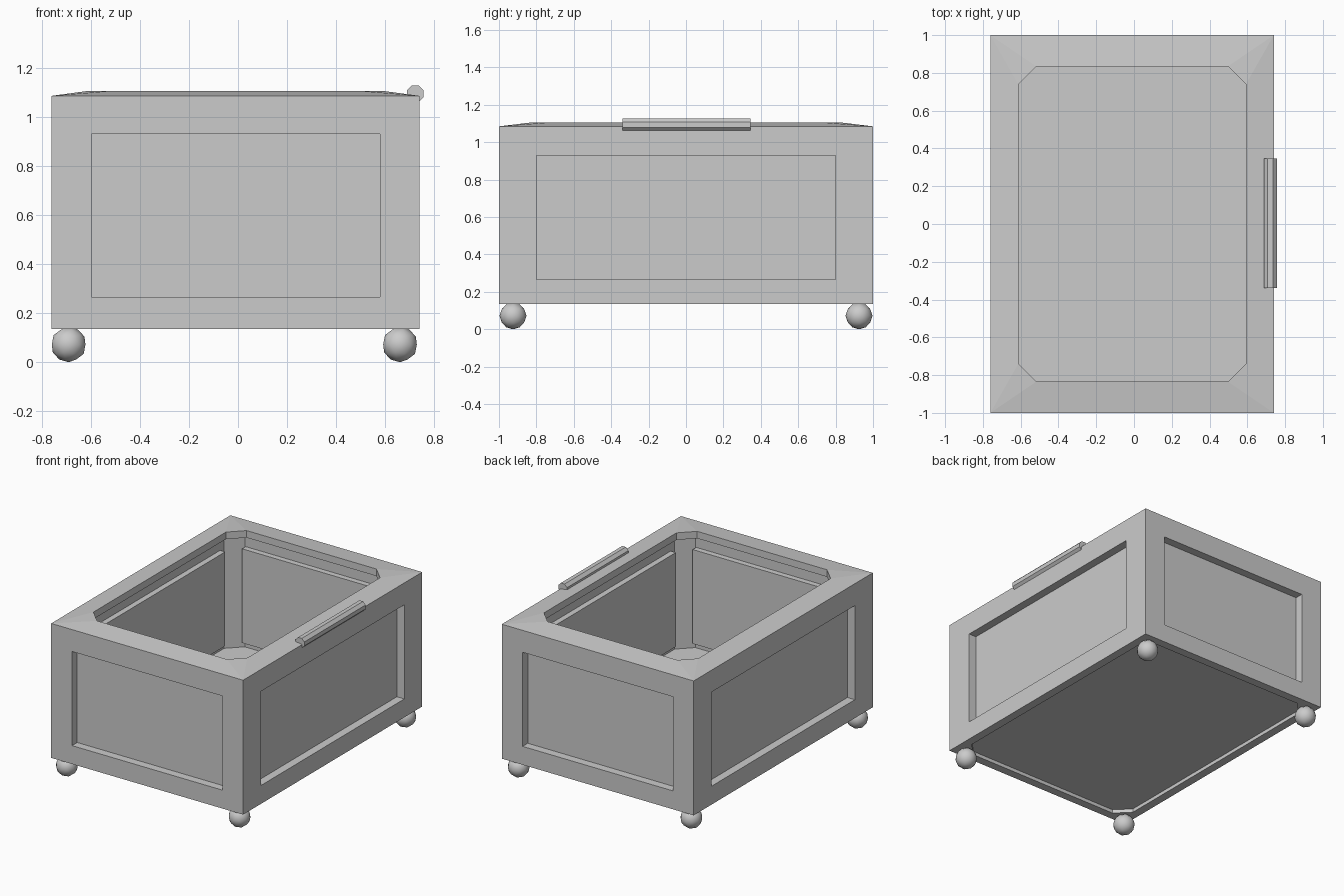
import bpy, bmesh, math
from mathutils import Matrix

if "Cube" in bpy.data.objects:
    bpy.data.objects.remove(bpy.data.objects["Cube"], do_unlink=True)

CX = -0.01                     # body centre in x
HX, HY = 0.75, 1.0             # body half sizes
BOTTOM, EDGE, CROWN = 0.135, 1.085, 1.105
WIN_X, WIN_Y = 0.5875, 0.80    # panel half widths
WIN_Z = (0.265, 0.93)
WALL, BOARD = 0.06, 0.04

grey = bpy.data.materials.new("plain grey")
grey.use_nodes = True
colour = (0.6, 0.6, 0.6, 1)
grey.diffuse_color = colour
grey.node_tree.nodes["Principled BSDF"].inputs["Base Color"].default_value = colour


def finish(name, bm):
    bmesh.ops.remove_doubles(bm, verts=bm.verts, dist=1e-5)
    bmesh.ops.recalc_face_normals(bm, faces=bm.faces)
    mesh = bpy.data.meshes.new(name)
    bm.to_mesh(mesh)
    bm.free()
    mesh.materials.append(grey)
    obj = bpy.data.objects.new(name, mesh)
    bpy.context.collection.objects.link(obj)
    return obj


def outline(bm, hx, hy, cut, z):
    """Rectangle with cut corners, as a ring of eight vertices."""
    quarter = [(hx, hy - cut), (hx - cut, hy)]
    pts = (quarter + [(-x, y) for x, y in reversed(quarter)]
           + [(-x, -y) for x, y in quarter] + [(x, -y) for x, y in reversed(quarter)])
    return [bm.verts.new((CX + x, y, z)) for x, y in pts]


def loft(name, sections, closed):
    """Join outlines in order; closed joins last to first, else ends are capped."""
    bm = bmesh.new()
    rings = [outline(bm, *s) for s in sections]
    pairs = list(zip(rings, rings[1:]))
    if closed:
        pairs.append((rings[-1], rings[0]))
    else:
        bm.faces.new(rings[0])
        bm.faces.new(rings[-1])
    for a, b in pairs:
        for i in range(8):
            j = (i + 1) % 8
            bm.faces.new((a[i], a[j], b[j], b[i]))
    return finish(name, bm)


def box(name, lo, hi):
    bm = bmesh.new()
    size = [h - l for l, h in zip(lo, hi)]
    mid = [(l + h) / 2 for l, h in zip(lo, hi)]
    bmesh.ops.create_cube(bm, size=1, matrix=Matrix.Translation(mid) @ Matrix.Diagonal((*size, 1)))
    return finish(name, bm)


# Hollow body: outer wall, sloped rim, opening and cavity with corner posts
CAVITY = (HX - WALL, HY - WALL, 0.095)
OPENING = (0.6025, 0.835, 0.095)
UNDER_RIM = 1.055
body = loft("chest_body", [
    (HX, HY, 0, BOTTOM), (HX, HY, 0, EDGE),
    (*OPENING, CROWN), (*OPENING, UNDER_RIM),
    (*CAVITY, UNDER_RIM), (*CAVITY, BOTTOM)], closed=True)

# Windows cut straight through opposite walls
cutters = [
    box("window_cutter_ends", (CX - WIN_X, -2, WIN_Z[0]), (CX + WIN_X, 2, WIN_Z[1])),
    box("window_cutter_sides", (-2, -WIN_Y, WIN_Z[0]), (2, WIN_Y, WIN_Z[1]))]
bpy.context.view_layer.objects.active = body
for cutter in cutters:
    cutter.hide_render = True
    mod = body.modifiers.new("window", "BOOLEAN")
    mod.operation = "DIFFERENCE"
    mod.solver = "EXACT"
    mod.object = cutter
    bpy.ops.object.modifier_apply(modifier=mod.name)
for cutter in cutters:
    bpy.data.objects.remove(cutter, do_unlink=True)

# Recessed wall panels
INSET = WALL - 0.002
for sign, end, side in ((-1, "front", "right"), (1, "back", "left")):
    y = sorted((sign * (HY - INSET), sign * (HY - WALL - BOARD)))
    box(end + "_panel", (CX - WIN_X, y[0], WIN_Z[0]), (CX + WIN_X, y[1], WIN_Z[1]))
    x = sorted((CX + sign * (HX - INSET), CX + sign * (HX - WALL - BOARD)))
    box(side + "_panel", (x[0], -WIN_Y, WIN_Z[0]), (x[1], WIN_Y, WIN_Z[1]))

# Floor board set up inside the cavity
loft("floor_board", [(*CAVITY, BOTTOM + 0.025), (*CAVITY, 0.22)], closed=False)

# Eight-sided handle along the rim
bm = bmesh.new()
bmesh.ops.create_cone(bm, cap_ends=True, segments=8, radius1=0.037, radius2=0.037, depth=0.685,
                      matrix=Matrix.Translation((0.722, 0.003, 1.093))
                      @ Matrix.Rotation(math.pi / 2, 4, "X")
                      @ Matrix.Rotation(math.pi / 8, 4, "Z"))
finish("handle", bm)

# Ball feet
for y, end in ((-0.925, "front"), (0.925, "back")):
    for x, side in ((-0.69, "right"), (0.66, "left")):
        bm = bmesh.new()
        bmesh.ops.create_icosphere(bm, subdivisions=2, radius=0.072,
                                   matrix=Matrix.Translation((x, y, 0.072)))
        foot = finish(f"{end}_{side}_foot", bm)
        foot.data.shade_smooth()
